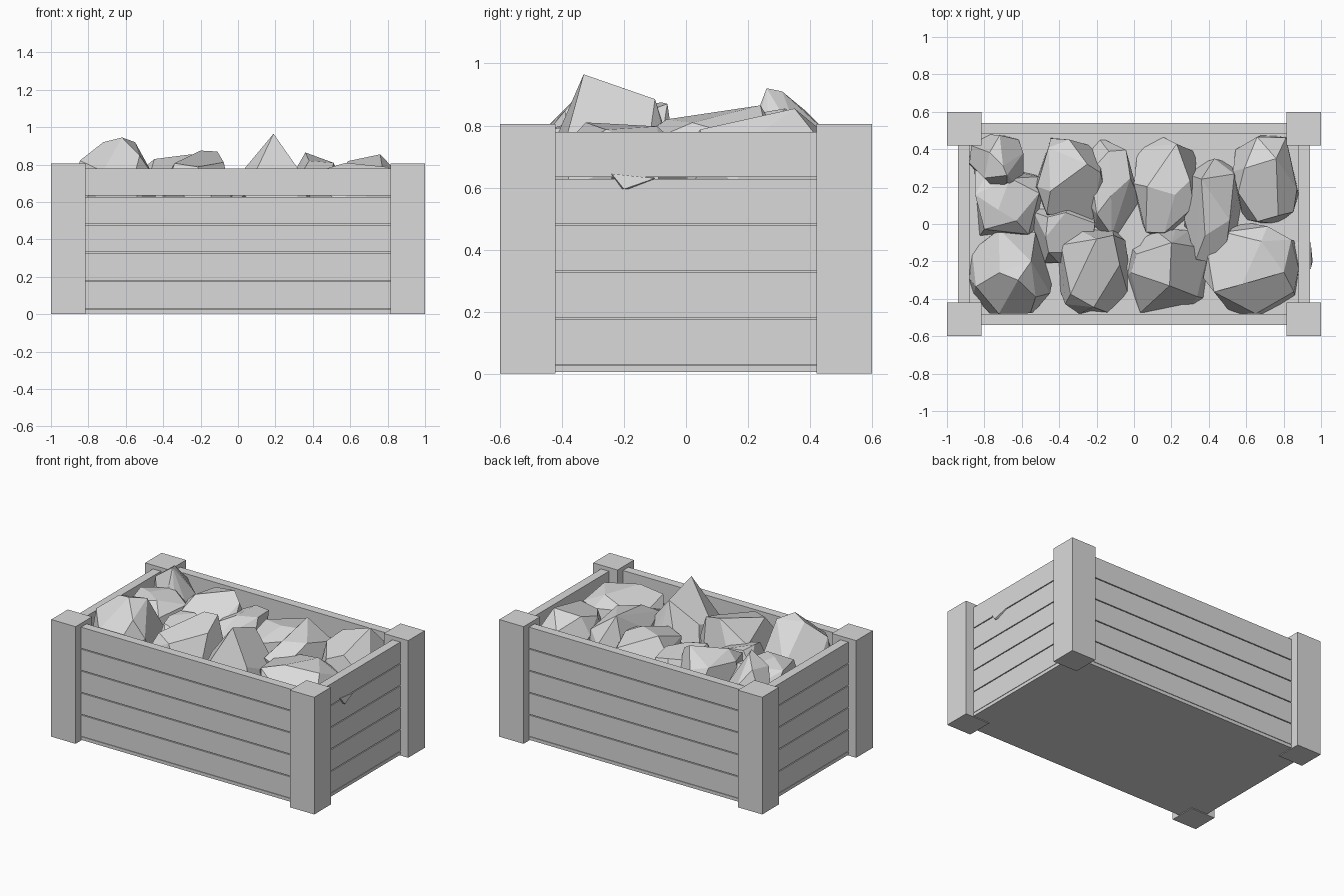
import bpy, bmesh, random
from mathutils import Vector

cube = bpy.data.objects.get("Cube")
if cube:
    bpy.data.objects.remove(cube, do_unlink=True)

GREY = (0.7, 0.7, 0.7, 1)
mat = bpy.data.materials.new("plain grey")
mat.use_nodes = True
mat.diffuse_color = GREY
mat.node_tree.nodes["Principled BSDF"].inputs["Base Color"].default_value = GREY


def add_object(name, bm):
    mesh = bpy.data.meshes.new(name)
    bm.to_mesh(mesh)
    bm.free()
    mesh.materials.append(mat)
    obj = bpy.data.objects.new(name, mesh)
    bpy.context.collection.objects.link(obj)


def box(name, low, high):
    bm = bmesh.new()
    bmesh.ops.create_cube(bm, size=1)
    low, high = Vector(low), Vector(high)
    for v in bm.verts:
        v.co = (low + high) / 2 + v.co * (high - low)
    add_object(name, bm)


def rock(name, x0, x1, y0, y1, top, depth=0.42, tips=(), seed=0, count=22):
    """Faceted boulder: a hull of scattered points fitted to a box, plus tips."""
    rng = random.Random(seed)
    pts = []
    while len(pts) < count:
        d = Vector([rng.gauss(0, 1) for _ in range(3)])
        d /= sum(abs(c) ** 3 for c in d) ** (1 / 3)
        if all((d - p).length > 0.45 for p in pts):
            pts.append(d)
    low = Vector([min(p[i] for p in pts) for i in range(3)])
    high = Vector([max(p[i] for p in pts) for i in range(3)])
    a = Vector((x0, y0, top - depth))
    b = Vector((x1, y1, top))
    bm = bmesh.new()
    for p in pts:
        bm.verts.new([a[i] + (p[i] - low[i]) / (high[i] - low[i]) * (b[i] - a[i])
                      for i in range(3)])
    for tip in tips:
        bm.verts.new(tip)
    hull = bmesh.ops.convex_hull(bm, input=bm.verts[:])
    loose = {g for g in hull["geom_interior"] + hull["geom_unused"]
             if isinstance(g, bmesh.types.BMVert)}
    bmesh.ops.delete(bm, geom=list(loose), context="VERTS")
    bmesh.ops.dissolve_limit(bm, angle_limit=0.3, verts=bm.verts[:], edges=bm.edges[:])
    bmesh.ops.recalc_face_normals(bm, faces=bm.faces[:])
    add_object(name, bm)


# Corner posts
for sx, side in ((-1, "right"), (1, "left")):
    for sy, end in ((-1, "front"), (1, "back")):
        xs, ys = sorted((sx * 0.815, sx)), sorted((sy * 0.42, sy * 0.6))
        box(f"{end}_{side}_post", (xs[0], ys[0], 0), (xs[1], ys[1], 0.805))

# Floor and the solid fill behind the plank gaps
box("floor", (-0.94, -0.54, 0.005), (0.94, 0.54, 0.027))
box("inner_fill", (-0.89, -0.49, 0.02), (0.89, 0.49, 0.625))

# Wall planks with narrow gaps
for row in range(5):
    z0 = 0.03 + row * 0.151
    z1 = z0 + 0.145
    for s, side in ((-1, "front"), (1, "back")):
        ys = sorted((s * 0.48, s * 0.54))
        box(f"{side}_plank_{row + 1}", (-0.88, ys[0], z0), (0.88, ys[1], z1))
    for s, side in ((-1, "right"), (1, "left")):
        xs = sorted((s * 0.88, s * 0.94))
        box(f"{side}_plank_{row + 1}", (xs[0], -0.48, z0), (xs[1], 0.48, z1))

# Rocks along the front
rock("front_right_rock", -0.88, -0.44, -0.48, -0.03, 0.88, seed=3,
     tips=[(-0.62, -0.3, 0.945), (-0.72, -0.26, 0.92), (-0.55, -0.2, 0.92)])
rock("front_middle_rock", -0.41, -0.02, -0.48, -0.02, 0.84, seed=5,
     tips=[(-0.2, -0.08, 0.875), (-0.11, -0.06, 0.87)])
rock("peaked_rock", -0.04, 0.4, -0.48, -0.03, 0.79, seed=8,
     tips=[(0.19, -0.33, 0.965), (0.2, -0.1, 0.885)], count=18)
rock("front_left_rock", 0.37, 0.88, -0.48, 0.01, 0.81, seed=11)

# Rocks along the back
rock("back_left_rock", 0.53, 0.88, 0.0, 0.48, 0.84, seed=13,
     tips=[(0.76, 0.35, 0.855)])
rock("leaning_rock", 0.27, 0.57, -0.22, 0.35, 0.82, seed=17,
     tips=[(0.36, 0.24, 0.865)])
rock("back_middle_rock", 0.0, 0.35, -0.08, 0.48, 0.8, seed=19)
rock("back_centre_rock", -0.54, -0.14, 0.02, 0.46, 0.83, seed=23,
     tips=[(-0.25, 0.32, 0.855)])
rock("wedged_rock", -0.26, 0.03, -0.08, 0.47, 0.78, seed=29)
rock("back_right_rock", -0.88, -0.59, 0.18, 0.48, 0.85, seed=31,
     tips=[(-0.68, 0.26, 0.92), (-0.7, 0.31, 0.91)])
rock("right_middle_rock", -0.88, -0.48, -0.08, 0.32, 0.81, seed=37)
rock("centre_rock", -0.56, -0.2, -0.22, 0.14, 0.77, seed=41)

# Small tip that pokes out through the left wall
rock("poking_tip", 0.82, 0.92, -0.24, -0.1, 0.645, depth=0.05, seed=43, count=12,
     tips=[(0.945, -0.24, 0.645), (0.945, -0.1, 0.63), (0.955, -0.2, 0.595)])
